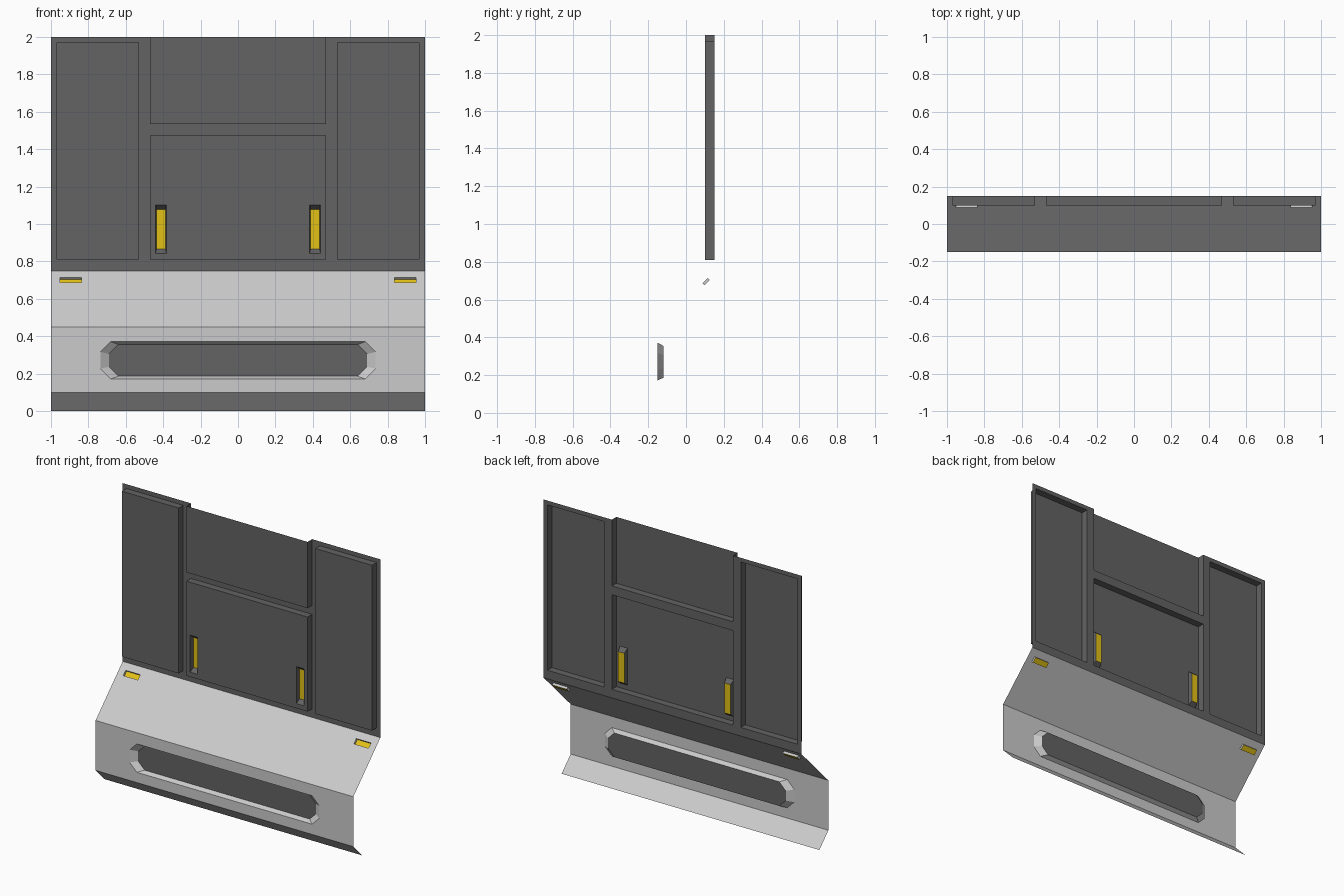
import bpy, bmesh
from mathutils import Vector

if "Cube" in bpy.data.objects:
    bpy.data.objects.remove(bpy.data.objects["Cube"])


def material(name, rgb):
    m = bpy.data.materials.new(name)
    m.diffuse_color = (*rgb, 1)
    m.use_nodes = True
    m.node_tree.nodes["Principled BSDF"].inputs["Base Color"].default_value = m.diffuse_color
    return m


DARK = material("dark_grey", (0.125, 0.125, 0.125))
YELLOW = material("yellow_light", (0.76, 0.53, 0.008))


# Outlines are (x, z) pairs, counter-clockwise seen from the front
def rect(x0, x1, z0, z1):
    return [(x0, z0), (x1, z0), (x1, z1), (x0, z1)]


def octagon(hx, z0, z1, c):
    return [(-hx + c, z0), (hx - c, z0), (hx, z0 + c), (hx, z1 - c),
            (hx - c, z1), (-hx + c, z1), (-hx, z1 - c), (-hx, z0 + c)]


def upright(y):
    return lambda p: Vector((p[0], y, p[1]))


def sloped(depth=0.0):
    d = depth * 0.7071
    return lambda p: Vector((p[0], p[1] - 0.6 + d, p[1] - d))


def fill(bm, place, outer, holes=()):
    """Flat plate with holes, facing the front."""
    edges = []
    for loop in (outer, *holes):
        vs = [bm.verts.new(place(p)) for p in loop]
        edges += [bm.edges.new((vs[i - 1], vs[i])) for i in range(len(vs))]
    geom = bmesh.ops.triangle_fill(bm, edges=edges, use_beauty=True)["geom"]
    for f in geom:
        if isinstance(f, bmesh.types.BMFace):
            f.normal_update()
            if f.normal.y > 0:
                f.normal_flip()


def walls(bm, a, b, closed=True):
    """Side faces joining two matching lists of points."""
    va, vb = [[bm.verts.new(p) for p in loop] for loop in (a, b)]
    n = len(va)
    for i in range(n if closed else n - 1):
        j = (i + 1) % n
        bm.faces.new((va[i], va[j], vb[j], vb[i]))


def finish(name, bm, mat=None):
    bmesh.ops.remove_doubles(bm, verts=bm.verts, dist=1e-4)
    me = bpy.data.meshes.new(name)
    bm.to_mesh(me)
    bm.free()
    ob = bpy.data.objects.new(name, me)
    bpy.context.collection.objects.link(ob)
    if mat:
        me.materials.append(mat)
    return ob


def pts(place, loop):
    return [place(p) for p in loop]


def mirrored(x0, x1, z0, z1):
    return [rect(x0, x1, z0, z1), rect(-x1, -x0, z0, z1)]


FRONT, FACE, BACK = -0.15, 0.10, 0.15

# Lower base: kick strip, front wall with slot, slope with lamp holes
slot_out = octagon(0.735, 0.172, 0.371, 0.055)
slot_in = octagon(0.69, 0.186, 0.355, 0.05)
lamps = mirrored(0.838, 0.952, 0.687, 0.714)
bm = bmesh.new()
walls(bm, [Vector((-1, -0.05, 0)), Vector((1, -0.05, 0))],
      [Vector((-1, FRONT, 0.1)), Vector((1, FRONT, 0.1))], closed=False)
fill(bm, upright(FRONT), rect(-1, 1, 0.1, 0.45), [slot_out])
walls(bm, pts(upright(FRONT), slot_out), pts(upright(-0.12), slot_in))
fill(bm, sloped(), rect(-1, 1, 0.45, 0.75), lamps)
for l in lamps:
    walls(bm, pts(sloped(), l), pts(sloped(0.016), l))
finish("lower_base", bm)

# Slot back plate
bm = bmesh.new()
fill(bm, upright(-0.12), slot_in)
finish("slot_back", bm, DARK)

# Upper wall frame, notched where the top middle panel runs off the edge
sides = mirrored(0.53, 0.97, 0.81, 1.97)
middle = rect(-0.47, 0.47, 0.81, 1.473)
notch = [(0.47, 2), (0.47, 1.535), (-0.47, 1.535), (-0.47, 2)]
bm = bmesh.new()
fill(bm, upright(BACK), [(-1, 0.75), (1, 0.75), (1, 2), *notch, (-1, 2)],
     [*sides, middle])
finish("wall_frame", bm, DARK)

# Raised panels
lights = mirrored(0.383, 0.441, 0.843, 1.102)
light_floors = mirrored(0.388, 0.436, 0.867, 1.077)
for name, loop, holes in (("right_panel", sides[0], []),
                          ("left_panel", sides[1], []),
                          ("middle_panel", middle, lights)):
    bm = bmesh.new()
    walls(bm, pts(upright(BACK), loop), pts(upright(FACE), loop))
    fill(bm, upright(FACE), loop, holes)
    if holes:
        for l, f in zip(lights, light_floors):
            walls(bm, pts(upright(FACE), l), pts(upright(FACE + 0.03), f))
    finish(name, bm, DARK)

# Top middle panel, open along its upper edge
bm = bmesh.new()
top = notch[::-1]
walls(bm, pts(upright(BACK), top), pts(upright(FACE), top), closed=False)
fill(bm, upright(FACE), top)
finish("top_middle_panel", bm, DARK)

# Yellow light faces at the bottom of each recess
for side, lamp, floor in zip(("right", "left"), lamps, light_floors):
    bm = bmesh.new()
    fill(bm, sloped(0.016), lamp)
    finish(side + "_slope_lamp", bm, YELLOW)
    bm = bmesh.new()
    fill(bm, upright(FACE + 0.03), floor)
    finish(side + "_wall_lamp", bm, YELLOW)
